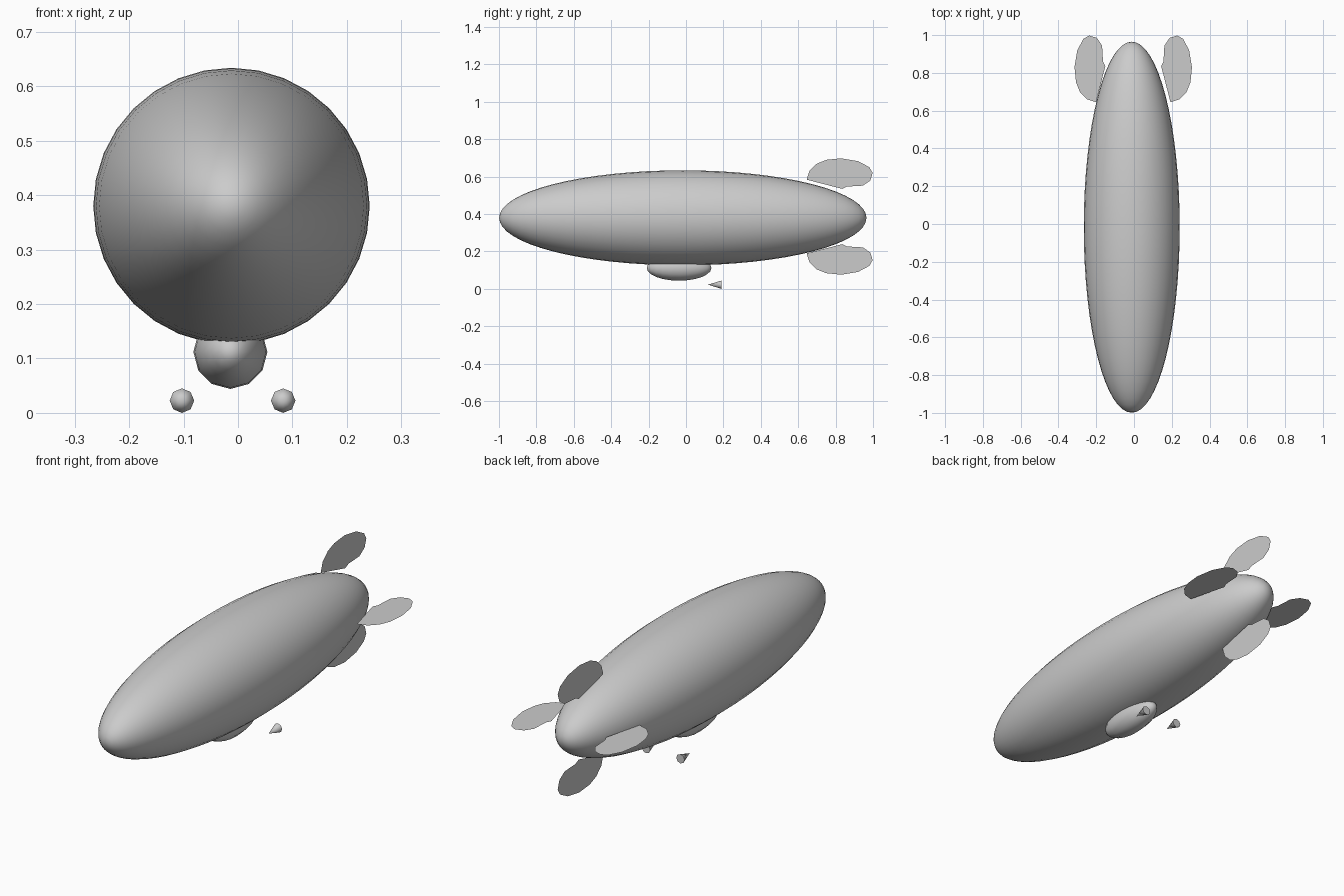
import bpy
import bmesh
import math
from mathutils import Matrix, Vector

if "Cube" in bpy.data.objects:
    bpy.data.objects.remove(bpy.data.objects["Cube"], do_unlink=True)

# One plain grey for the whole airship
GREY = (0.6, 0.6, 0.6, 1.0)
grey = bpy.data.materials.new("plain_grey")
grey.use_nodes = True
grey.diffuse_color = GREY
grey.node_tree.nodes["Principled BSDF"].inputs["Base Color"].default_value = GREY

# Turns a primitive's z axis onto the airship's length, pointing to the nose
ALONG = Matrix.Rotation(math.radians(90), 4, "X")


def add_part(name, bm, smooth_angle=None):
    mesh = bpy.data.meshes.new(name)
    bm.to_mesh(mesh)
    bm.free()
    mesh.materials.append(grey)
    obj = bpy.data.objects.new(name, mesh)
    bpy.context.collection.objects.link(obj)
    if smooth_angle:
        bpy.ops.object.select_all(action="DESELECT")
        obj.select_set(True)
        bpy.context.view_layer.objects.active = obj
        bpy.ops.object.shade_smooth_by_angle(angle=math.radians(smooth_angle))
    return obj


def ellipsoid(name, centre, radius, half_length, sides, rings):
    bm = bmesh.new()
    bmesh.ops.create_uvsphere(bm, u_segments=sides, v_segments=rings, radius=1)
    size = Matrix.Diagonal((radius, half_length, radius, 1))
    bm.transform(Matrix.Translation(centre) @ size @ ALONG)
    return add_part(name, bm, 60)


# Gas envelope and the gondola under it
ellipsoid("envelope", (-0.012, -0.017, 0.38), 0.254, 0.982, 32, 32)
ellipsoid("gondola", (-0.014, -0.037, 0.112), 0.068, 0.173, 12, 12)

# Engine pods: small cones pointing forward
for name, x in (("left_engine", 0.083), ("right_engine", -0.103)):
    bm = bmesh.new()
    bmesh.ops.create_cone(bm, cap_ends=True, segments=8,
                          radius1=0.0225, radius2=0, depth=0.073)
    bm.transform(Matrix.Translation((x, 0.154, 0.0225)) @ ALONG)
    add_part(name, bm, 60)

# Tail fins: one flat outline (length, distance from axis) turned four ways
FIN = [(0.645, 0.197), (0.66, 0.245), (0.70, 0.283), (0.75, 0.303),
       (0.83, 0.311), (0.92, 0.296), (0.98, 0.264), (0.998, 0.233),
       (0.985, 0.192), (0.945, 0.165), (0.86, 0.16), (0.835, 0.148)]
FIN_AXIS = Vector((-0.004, 0, 0.387))

for i, side in enumerate(("top", "left", "bottom", "right")):
    bm = bmesh.new()
    bm.faces.new([bm.verts.new((0, y, r)) for y, r in FIN])
    bm.transform(Matrix.Translation(FIN_AXIS) @ Matrix.Rotation(i * math.pi / 2, 4, "Y"))
    add_part(side + "_fin", bm)
